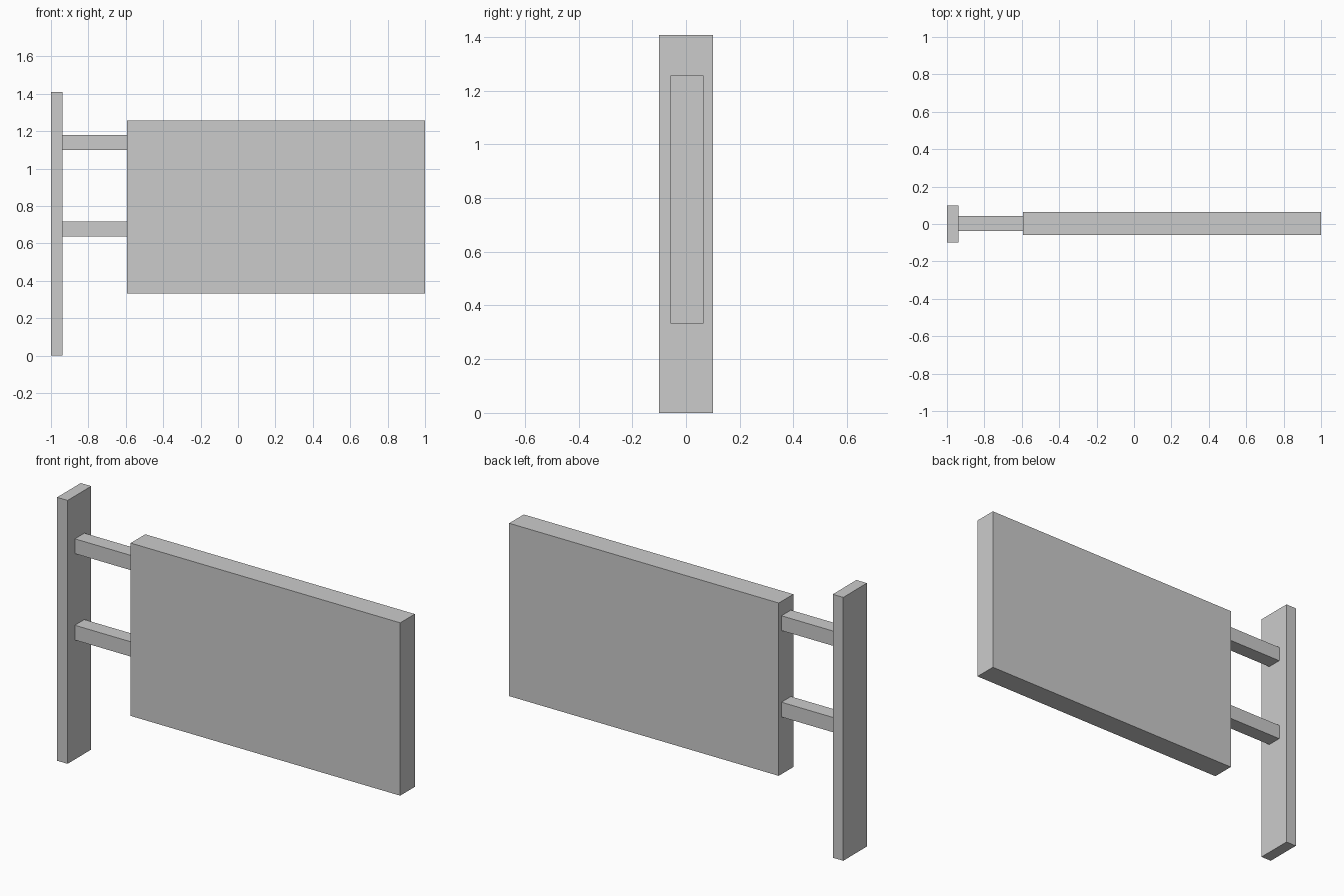
import bpy

if "Cube" in bpy.data.objects:
    bpy.data.objects.remove(bpy.data.objects["Cube"])


def box(name, x, y, z):
    """Add a box spanning the given (min, max) ranges."""
    spans = (x, y, z)
    bpy.ops.mesh.primitive_cube_add(size=1, location=[(a + b) / 2 for a, b in spans])
    obj = bpy.context.object
    obj.name = name
    obj.scale = [b - a for a, b in spans]
    bpy.ops.object.transform_apply(location=False, rotation=False, scale=True)
    return obj


# Upright mounting plate
box("mounting_plate", (-1.0, -0.938), (-0.1, 0.1), (0.0, 1.408))

# Two horizontal support arms
for label, z in (("lower", 0.638), ("upper", 1.1)):
    box(label + "_arm", (-0.938, -0.59), (-0.038, 0.042), (z, z + 0.079))

# Sign panel
box("sign_panel", (-0.594, 1.0), (-0.058, 0.065), (0.332, 1.256))
